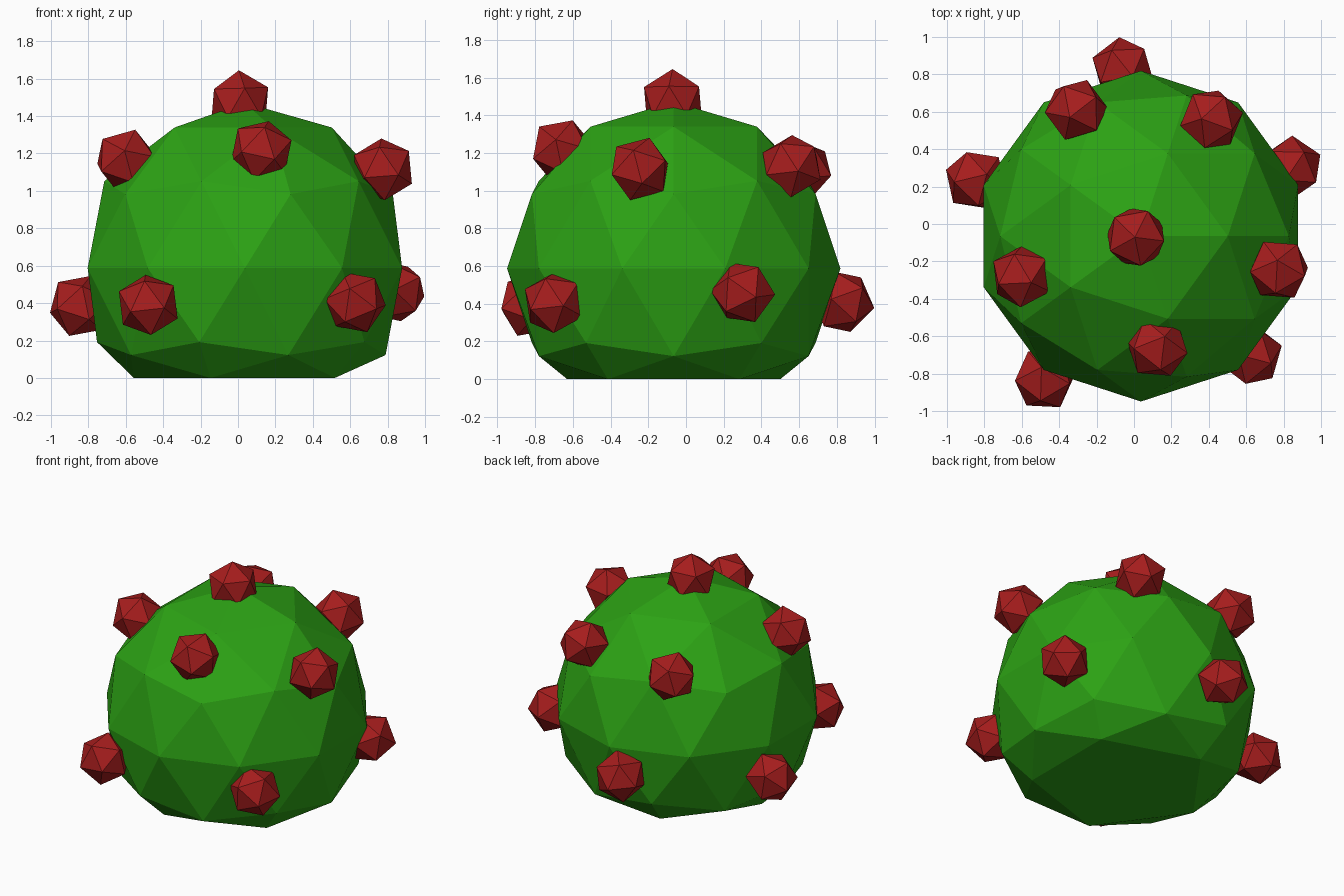
import bpy
from math import hypot
from mathutils import Vector

if "Cube" in bpy.data.objects:
    bpy.data.objects.remove(bpy.data.objects["Cube"])

R = 0.884                              # bush radius
C = Vector((0.037, -0.065, 0.587))     # bush centre
BERRY_R = 0.173


def material(name, rgb):
    m = bpy.data.materials.new(name)
    m.diffuse_color = (*rgb, 1)
    m.use_nodes = True
    m.node_tree.nodes["Principled BSDF"].inputs["Base Color"].default_value = m.diffuse_color
    return m


def ico(name, subdiv, radius, loc, mat):
    bpy.ops.mesh.primitive_ico_sphere_add(subdivisions=subdiv, radius=radius, location=loc)
    ob = bpy.context.object
    ob.name = name
    ob.data.materials.append(mat)
    return ob


green = material("leaf_green", (0.025, 0.36, 0.007))
red = material("berry_red", (0.38, 0.012, 0.012))

# Bush: faceted ball with its lowest ring flattened onto the ground and spread
bush = ico("bush", 2, R, C, green)
for v in bush.data.vertices:
    if v.co.z < -C.z:
        v.co.z = -C.z
        r = hypot(v.co.x, v.co.y)
        if r > 0.01:
            v.co.x *= 0.594 / r
            v.co.y *= 0.594 / r

# Berries: icosahedra half sunk in the surface, pointing outwards
berries = [
    (0.01, -0.07, 1.472),
    (0.125, -0.66, 1.215), (0.775, -0.245, 1.115), (0.415, 0.56, 1.13),
    (-0.31, 0.61, 1.11), (-0.60, -0.28, 1.165),
    (-0.48, -0.83, 0.39), (0.625, -0.70, 0.405), (0.84, 0.30, 0.46),
    (-0.06, 0.83, 0.41), (-0.845, 0.235, 0.385),
]
for i, p in enumerate(berries):
    b = ico(f"berry_{i + 1}", 1, BERRY_R, p, red)
    b.rotation_euler = (Vector(p) - C).to_track_quat('Z', 'Y').to_euler()
